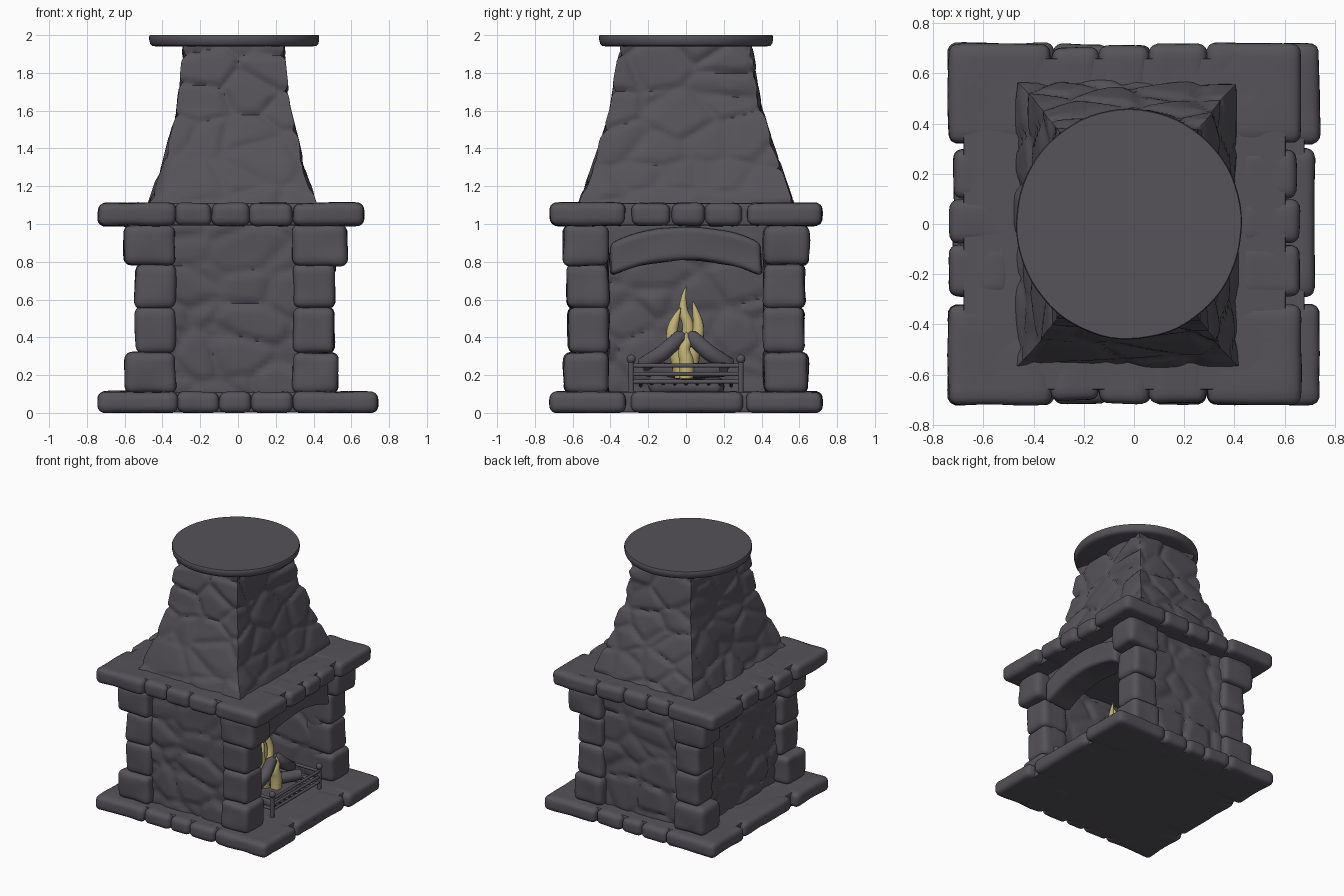
import bpy, bmesh, math, random
from mathutils import Vector, noise

if "Cube" in bpy.data.objects:
    bpy.data.objects.remove(bpy.data.objects["Cube"])

random.seed(4)


def material(name, rgb):
    m = bpy.data.materials.new(name)
    m.diffuse_color = (*rgb, 1)
    m.use_nodes = True
    m.node_tree.nodes["Principled BSDF"].inputs["Base Color"].default_value = m.diffuse_color
    return m


STONE = material("dark_grey_stone", (0.092, 0.085, 0.100))
FIRE = material("pale_yellow_flame", (0.52, 0.44, 0.18))


def finish(bm, name, mat=STONE, angle=50):
    bmesh.ops.recalc_face_normals(bm, faces=bm.faces)
    me = bpy.data.meshes.new(name)
    bm.to_mesh(me)
    bm.free()
    ob = bpy.data.objects.new(name, me)
    bpy.context.collection.objects.link(ob)
    me.materials.append(mat)
    bpy.ops.object.select_all(action='DESELECT')
    ob.select_set(True)
    bpy.context.view_layer.objects.active = ob
    bpy.ops.object.shade_smooth_by_angle(angle=math.radians(angle))
    return ob


def relief(p):
    """Bulging rubble stones: high in cell middles, low at the joints."""
    d, pts = noise.voronoi(Vector((p.x * 3.6, p.y * 3.6, p.z * 5.2)))
    e = min(1, (d[1] - d[0]) * 3)
    return e * (2 - e) * (0.6 + 0.4 * noise.noise(pts[0] * 3.3))


def block(name, lo, hi, r=0.035, cuts=11, wobble=0.012, rubble=0, warp=None):
    """Rounded stone block between two corners, slightly uneven."""
    lo, hi = Vector(lo), Vector(hi)
    mid, half = (lo + hi) / 2, (hi - lo) / 2
    r = min(r, min(half) * 0.9)
    bm = bmesh.new()
    bmesh.ops.create_cube(bm, size=2)
    bmesh.ops.subdivide_edges(bm, edges=bm.edges[:], cuts=cuts, use_grid_fill=True)
    for v in bm.verts:
        t = v.co if rubble else Vector([math.sin(c * math.pi / 2) for c in v.co])
        p = Vector([mid[i] + half[i] * t[i] for i in range(3)])
        q = Vector([min(max(p[i], lo[i] + r), hi[i] - r) for i in range(3)])
        n = (p - q).normalized()
        p = q + n * r
        p += n * (noise.noise(p * 6) * wobble + (relief(p) * rubble if rubble else 0))
        v.co = warp(p) if warp else p
        v.co.z = max(v.co.z, 0)
    return finish(bm, name)


def tube(name, pts, radii, mat=STONE, depth=0.011, smooth=False):
    """Round bar along a path, with a radius factor for each point."""
    cu = bpy.data.curves.new(name, 'CURVE')
    cu.dimensions = '3D'
    cu.bevel_depth, cu.bevel_resolution, cu.use_fill_caps = depth, 3, True
    s = cu.splines.new('NURBS' if smooth else 'POLY')
    s.points.add(len(pts) - 1)
    for sp, p, rad in zip(s.points, pts, radii):
        sp.co, sp.radius = (*p, 1), rad
    if smooth:
        s.order_u, s.use_endpoint_u, s.resolution_u = 3, True, 8
    ob = bpy.data.objects.new(name, cu)
    bpy.context.collection.objects.link(ob)
    cu.materials.append(mat)
    bpy.ops.object.select_all(action='DESELECT')
    ob.select_set(True)
    bpy.context.view_layer.objects.active = ob
    bpy.ops.object.convert(target='MESH')
    bpy.ops.object.shade_smooth_by_angle(angle=math.radians(50))


def slab(name, xs, ys, z0, z1):
    """Rim of separate stones round a flat middle; xs and ys are the joints."""
    def stone(x0, x1, y0, y1):
        block(name + "_stone", (x0, y0, z0), (x1, y1, z1), 0.04, 11, 0.008)
    for i in range(len(xs) - 1):
        corner = i in (0, len(xs) - 2)
        d = 0.4 if corner else 0.25
        for s in (-1, 1):
            e = 0 if corner else random.uniform(0, 0.02)
            a, b = sorted((s * (ys[-1] - e), s * (ys[-1] - d)))
            stone(xs[i], xs[i + 1], a, b)
    for j in range(1, len(ys) - 2):
        e = random.uniform(0, 0.02)
        stone(xs[0] + e, xs[0] + 0.25, ys[j], ys[j + 1])
        stone(xs[-1] - 0.25, xs[-1] - e, ys[j], ys[j + 1])
    block(name + "_middle", (xs[0] + .06, ys[0] + .06, z0 + .001),
          (xs[-1] - .06, ys[-1] - .06, z1 - .001), 0.01, 5, 0)


# Hearth slab and mantel slab
slab("hearth", (-.74, -.32, -.1, .07, .29, .74), (-.72, -.29, .3, .72), 0, .113)
slab("mantel", (-.74, -.33, -.14, .06, .29, .665), (-.72, -.29, -.08, .1, .3, .72), .99, 1.112)

# Corner columns: z0, z1, extra outward size of each course
courses = ((.105, .32, .025, .055), (.315, .56, .005, 0), (.555, .79, .01, .005), (.78, .995, .03, .065))
for s in (-1, 1):
    for z0, z1, ey, ex in courses:
        a, b = sorted((s * .41, s * (.62 + ey)))
        block("rear_column_stone", (-.54 - ex, a, z0), (-.33, b, z1), 0.04)
        block("front_column_stone", (.29, a, z0), (.51 + (ex if z1 > .9 else ex * .4), b, z1), 0.04)

# Rubble side walls, closed rear wall and firebox ceiling
for s in (-1, 1):
    a, b = sorted((s * .43, s * .57))
    block("side_wall", (-.45, a, .09), (.42, b, 1.0), 0.01, 40, 0.004, 0.035)
block("rear_wall", (-.47, -.5, .09), (-.36, .5, 1.0), 0.01, 40, 0.004, 0.035)
block("firebox_ceiling", (-.4, -.5, .95), (.4, .5, 1.02), 0.01, 5, 0)


# Arched lintel over the opening, with a filler panel behind it
def arch(p):
    return Vector((p.x, p.y, p.z + .81 - .085 * (p.y / .4) ** 2))


block("arch_lintel", (.29, -.40, 0), (.52, .40, .175), 0.03, 20, 0.012, 0, arch)
block("lintel_panel", (.29, -.43, .84), (.47, .43, 1.0), 0.01, 8, 0.004)

# Tapering rubble hood: z, half width in x, half width in y
profile = ((1.09, .435, .56), (1.3, .365, .49), (1.5, .315, .42), (1.62, .285, .385),
           (1.78, .265, .36), (1.97, .245, .325))
CX = -.025


def hood_size(z):
    for a, b in zip(profile, profile[1:]):
        if z <= b[0] + 1e-6:
            t = (z - a[0]) / (b[0] - a[0])
            return a[1] + t * (b[1] - a[1]), a[2] + t * (b[2] - a[2])


bm = bmesh.new()
N, ROWS, rings = 36, 56, []
for k in range(ROWS + 1):
    z = 1.09 + .88 * k / ROWS
    hx, hy = hood_size(z)
    ring = []
    for side in range(4):
        for i in range(N):
            t = 2 * i / N - 1
            ux, uy = ((t, -1), (1, t), (-t, 1), (-1, -t))[side]
            p = Vector((CX + ux * hx, uy * hy, z))
            n = Vector((ux if abs(ux) > .999 else 0, uy if abs(uy) > .999 else 0, .2))
            ring.append(bm.verts.new(p + n * (relief(p) * .032 - .004)))
    rings.append(ring)
M = 4 * N
for a, b in zip(rings, rings[1:]):
    for i in range(M):
        bm.faces.new((a[i], a[(i + 1) % M], b[(i + 1) % M], b[i]))
bm.faces.new(rings[0])
bm.faces.new(rings[-1])
finish(bm, "chimney_hood")

# Round cap stone: (scale, z) outline turned about the middle
bm = bmesh.new()
rings = []
for sc, z in ((.90, 1.94), (.965, 1.942), (.99, 1.955), (1, 1.975), (1, 1.993), (.992, 2.0)):
    ring = []
    for i in range(72):
        a = math.tau * i / 72
        w = sc + .008 * noise.noise(Vector((math.cos(a) * 3, math.sin(a) * 3, z * 4)))
        ring.append(bm.verts.new((-.02 + .45 * w * math.cos(a), .46 * w * math.sin(a), z)))
    rings.append(ring)
for a, b in zip(rings, rings[1:]):
    for i in range(72):
        bm.faces.new((a[i], a[(i + 1) % 72], b[(i + 1) % 72], b[i]))
bm.faces.new(rings[0])
bm.faces.new(rings[-1])
finish(bm, "cap_stone")

# Fire grate: posts with ball tops, rails and floor bars
for s in (-1, 1):
    for x in (.08, .50):
        tube("grate_post", [(x, s * .29, .10), (x, s * .29, .28)], (1.4, 1.4))
        bm = bmesh.new()
        bmesh.ops.create_uvsphere(bm, u_segments=16, v_segments=10, radius=.024)
        bmesh.ops.translate(bm, verts=bm.verts, vec=(x, s * .29, .285))
        finish(bm, "grate_ball")
    for z in (.17, .25):
        tube("grate_side_rail", [(.08, s * .285, z), (.50, s * .285, z)], (1, 1))
for x in (.08, .50):
    for z in (.165, .205, .25):
        tube("grate_rail", [(x, -.28, z), (x, .28, z)], (1, 1))
for i in range(9):
    y = -.24 + .06 * i
    tube("grate_floor_bar", [(.08, y, .16), (.29, y, .145), (.50, y, .16)], (.9, .9, .9))

# Ember bed and leaning logs
block("ember_bed", (.12, -.19, .105), (.44, .19, .19), .04, 14, .03)
for s in (-1, 1):
    for x in (.16, .30):
        tube("log", [(x, s * .235, .245), (x, s * .225, .255), (x + .02, s * .12, .32),
                     (x + .01, s * .03, .40), (x, s * .02, .41)], (.7, 1, 1.05, 1, .7), depth=.042)
tube("cross_log", [(.10, -.2, .23), (.26, 0, .22), (.40, .2, .23)], (1, 1.1, 1), depth=.04)

# Flames: curling tapered tongues
tongues = (((0, 0, .17), (0, -.02, .32), (.01, .025, .45), (0, -.03, .56), (0, .0, .67)),
           ((.05, -.02, .18), (.05, -.05, .32), (.05, -.08, .42), (.04, -.055, .50), (.04, -.03, .555)),
           ((.02, .02, .18), (.03, .03, .32), (.03, .07, .42), (.02, .06, .51), (.02, .035, .59)),
           ((.13, .0, .18), (.13, .01, .26), (.13, -.015, .33), (.13, .01, .38), (.13, .0, .43)))
for path in tongues:
    tube("flame", [(.20 + x, y, z) for x, y, z in path], (1.1, 1.2, .9, .7, .08),
         FIRE, .036, True)
